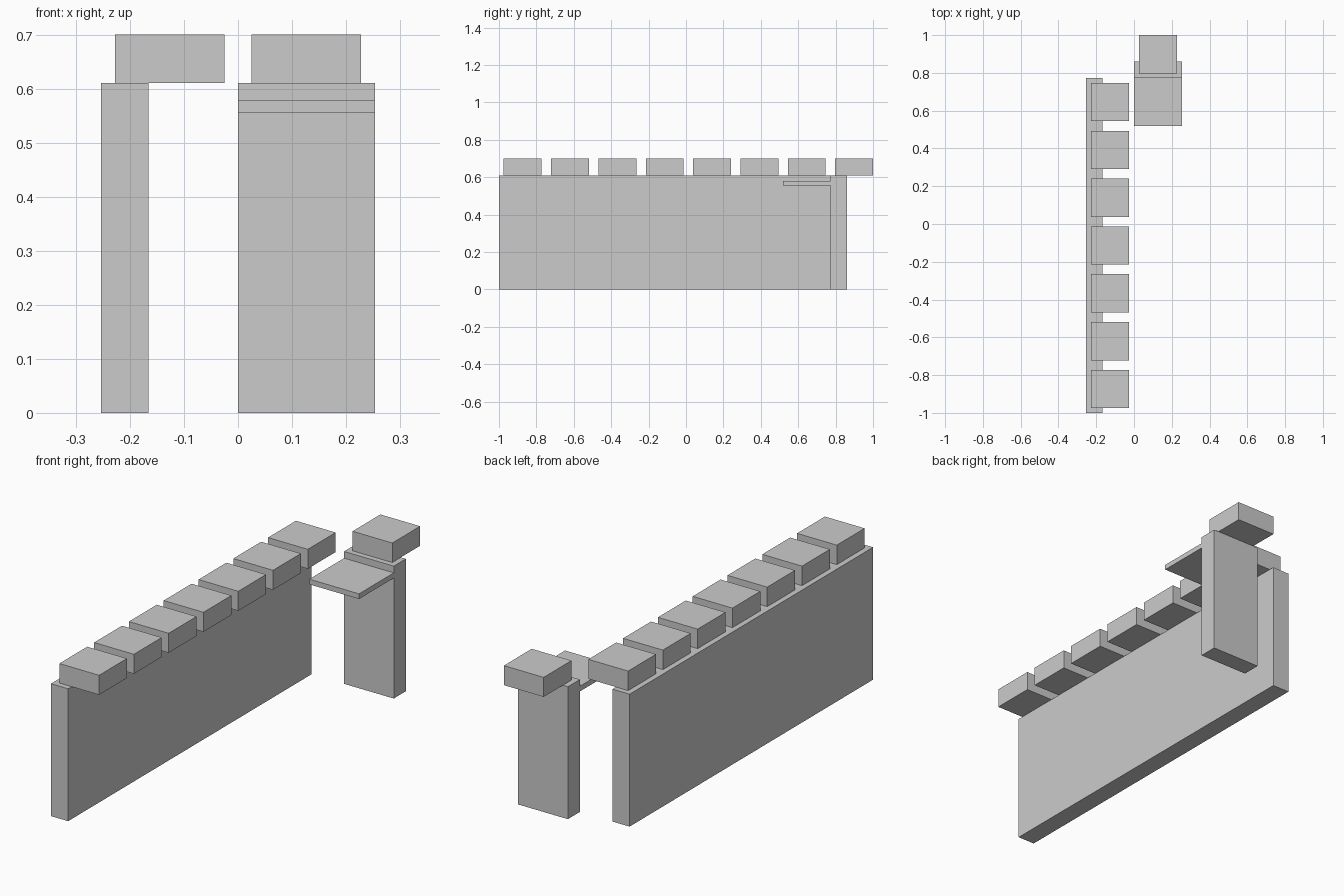
import bpy

if "Cube" in bpy.data.objects:
    bpy.data.objects.remove(bpy.data.objects["Cube"])

U = 2 / 7.9            # battlement spacing
GAP = 0.1 * U          # half of the space between merlons
THICK = 0.0875         # wall thickness
WALL_TOP, TOP = 0.61, 0.70
END = -1 + 7 * U       # far end of the long wall

stone = bpy.data.materials.new("grey stone")
stone.diffuse_color = (0.6, 0.6, 0.6, 1)
stone.use_nodes = True
stone.node_tree.nodes["Principled BSDF"].inputs["Base Color"].default_value = stone.diffuse_color


def box(name, x, y, z):
    """Add a box spanning the given (low, high) ranges."""
    pts = [(a, b, c) for a in x for b in y for c in z]
    faces = [(0, 1, 3, 2), (4, 6, 7, 5), (0, 4, 5, 1),
             (2, 3, 7, 6), (0, 2, 6, 4), (1, 5, 7, 3)]
    mesh = bpy.data.meshes.new(name)
    mesh.from_pydata(pts, [], faces)
    mesh.materials.append(stone)
    obj = bpy.data.objects.new(name, mesh)
    bpy.context.collection.objects.link(obj)
    return obj


# Long wall and short end wall
box("long_wall", (-U, -U + THICK), (-1, END), (0, WALL_TOP))
box("end_wall", (0, U), (END, END + THICK), (0, WALL_TOP))

# Walkway slab on the inner face of the end wall
box("walkway_slab", (0, U), (END - U, END), (0.555, 0.579))

# Merlons overhanging the long wall
for i in range(7):
    y = -1 + i * U
    box(f"merlon_{i + 1}", (-U + GAP, -GAP), (y + GAP, y + U - GAP), (WALL_TOP, TOP))

# Merlon on the end wall
box("end_merlon", (GAP, U - GAP), (END + GAP, END + U - GAP), (WALL_TOP, TOP))
